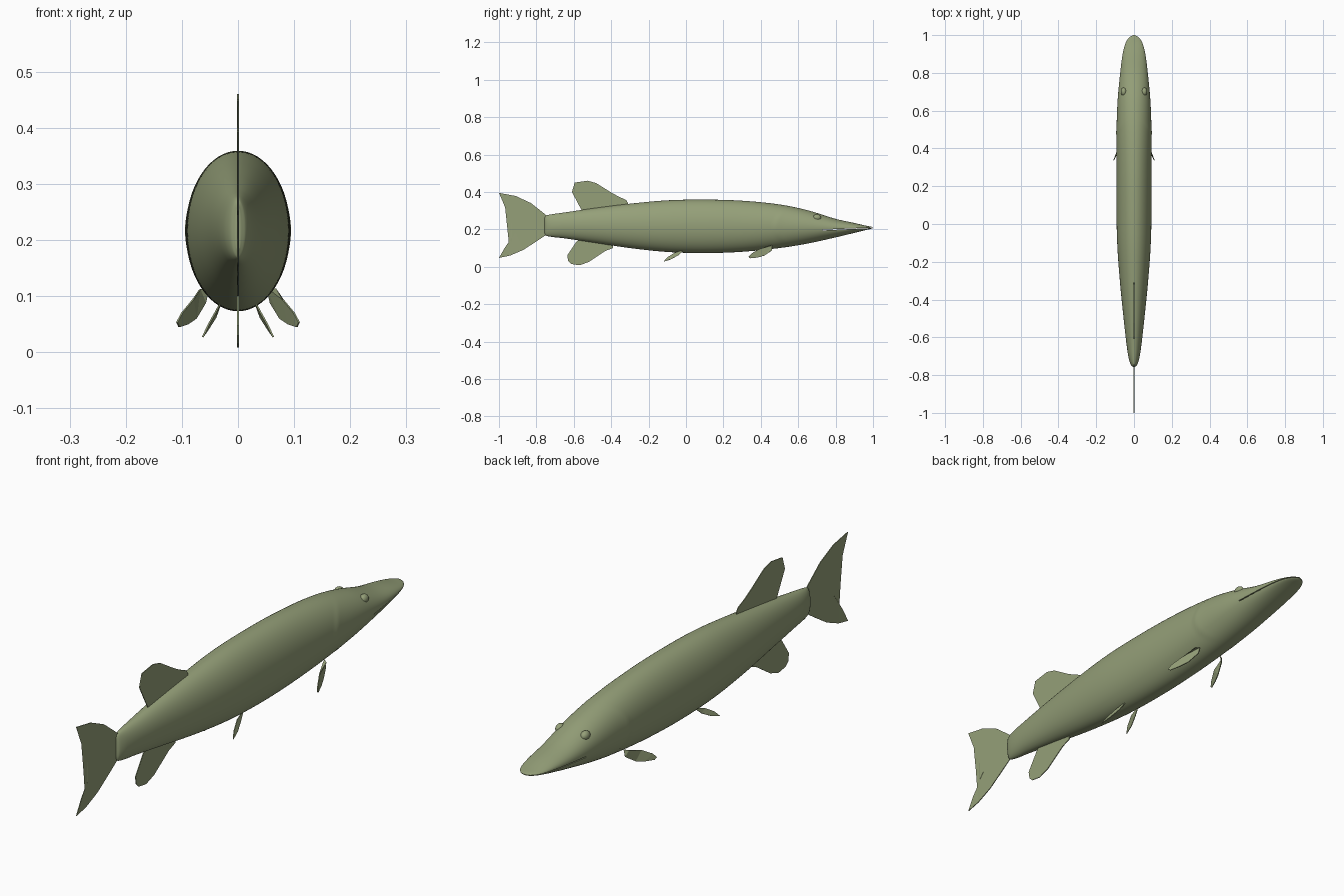
import bpy, bmesh
from math import sin, cos, tau, ceil, exp
from mathutils import Vector

cube = bpy.data.objects.get("Cube")
if cube:
    bpy.data.objects.remove(cube)

olive = bpy.data.materials.new("olive_green")
olive.use_nodes = True
COLOUR = (0.30, 0.35, 0.19, 1)
olive.diffuse_color = COLOUR
olive.node_tree.nodes["Principled BSDF"].inputs["Base Color"].default_value = COLOUR


def make_object(name, bm):
    bmesh.ops.recalc_face_normals(bm, faces=bm.faces)
    mesh = bpy.data.meshes.new(name)
    bm.to_mesh(mesh)
    bm.free()
    mesh.materials.append(olive)
    obj = bpy.data.objects.new(name, mesh)
    bpy.context.collection.objects.link(obj)
    return obj


def smooth(obj, angle):
    bpy.ops.object.select_all(action='DESELECT')
    obj.select_set(True)
    bpy.context.view_layer.objects.active = obj
    bpy.ops.object.shade_smooth_by_angle(angle=angle)


# Body stations: y, bottom, top, half width
STATIONS = [Vector(s) for s in (
    (-.757, .18, .26, .004), (-.75, .168, .272, .014), (-.72, .16, .28, .026),
    (-.65, .152, .29, .038), (-.5, .13, .312, .055), (-.3, .1, .337, .075),
    (-.1, .079, .355, .089), (.1, .073, .359, .093), (.3, .08, .353, .093),
    (.5, .1, .333, .092), (.65, .124, .302, .087), (.8, .157, .256, .073),
    (.9, .181, .234, .06), (.96, .196, .22, .044), (.99, .203, .214, .023),
    (1, .208, .211, .004))]


def slope(i):
    a, b = STATIONS[max(i - 1, 0)], STATIONS[min(i + 1, len(STATIONS) - 1)]
    return (b - a) / (b[0] - a[0])


def body_sections():
    """Hermite interpolation between the stations."""
    result = []
    for i in range(len(STATIONS) - 1):
        p, q = STATIONS[i], STATIONS[i + 1]
        h = q[0] - p[0]
        steps = max(4, ceil(h / .012))
        for k in range(steps):
            t = k / steps
            u = 1 - t
            result.append(p * (u * u * (1 + 2 * t)) + slope(i) * (h * t * u * u)
                          + q * (t * t * (1 + 2 * u)) - slope(i + 1) * (h * t * t * u))
    return result + [STATIONS[-1]]


def build_body():
    bm = bmesh.new()
    sides = 64
    rings = []
    for y, low, high, half in body_sections():
        ring = []
        for k in range(sides):
            a = tau * k / sides
            # Gill cover: a soft step with a curved rear edge
            gap = y - (.48 + .08 * sin(a) ** 2)
            flare = 1 + .03 * abs(cos(a)) * (exp(-gap * 30) if gap > 0 else exp(-(gap / .008) ** 2))
            ring.append(bm.verts.new((half * cos(a) * flare, y,
                                      (low + high) / 2 + (high - low) / 2 * sin(a))))
        rings.append(ring)
    for a, b in zip(rings, rings[1:]):
        for k in range(sides):
            n = (k + 1) % sides
            bm.faces.new((a[k], a[n], b[n], b[k]))
    bm.faces.new(rings[0])
    bm.faces.new(rings[-1])
    return make_object("body", bm)


body = build_body()

# Mouth slit cut through the snout
bm = bmesh.new()
slit = [(.73, .194), (.95, .205), (1.02, .2075), (1.02, .2095), (.95, .2075), (.73, .198)]
face = bm.faces.new([bm.verts.new((-.2, y, z)) for y, z in slit])
swept = bmesh.ops.extrude_face_region(bm, geom=[face])["geom"]
bmesh.ops.translate(bm, vec=(.4, 0, 0), verts=[v for v in swept if isinstance(v, bmesh.types.BMVert)])
cutter = make_object("mouth_cutter", bm)
cutter.hide_render = True
cutter.hide_set(True)
cut = body.modifiers.new("mouth", 'BOOLEAN')
cut.operation = 'DIFFERENCE'
cut.solver = 'EXACT'
cut.object = cutter
smooth(body, .7)
bpy.context.view_layer.objects.active = body
bpy.ops.object.modifier_apply(modifier="mouth")
bpy.data.objects.remove(cutter)

# Eyes
for side, sign in (("left", 1), ("right", -1)):
    bm = bmesh.new()
    bmesh.ops.create_uvsphere(bm, u_segments=24, v_segments=16, radius=.02)
    eye = make_object(side + "_eye", bm)
    eye.location = (sign * .054, .7, .262)
    eye.scale = (.8, 1.1, .9)
    smooth(eye, .6)


def build_fin(name, points):
    """Thin plate from a three dimensional outline."""
    bm = bmesh.new()
    bm.faces.new([bm.verts.new(p) for p in points])
    bmesh.ops.triangulate(bm, faces=bm.faces[:])
    fin = make_object(name, bm)
    plate = fin.modifiers.new("thickness", 'SOLIDIFY')
    plate.thickness = .003
    plate.offset = 0


# Fins on the centre line: y, z outlines
MIDDLE_FINS = {
    "tail_fin": [(-.74, .27), (-.77, .294), (-.83, .341), (-.91, .378), (-1, .395), (-.97, .345),
                 (-.93, .28), (-.88, .22), (-.93, .157), (-.97, .1), (-1, .047), (-.94, .06),
                 (-.87, .09), (-.8, .135), (-.74, .175)],
    "dorsal_fin": [(-.55, .29), (-.565, .315), (-.61, .4), (-.6, .415), (-.595, .45), (-.56, .455),
                   (-.525, .46), (-.48, .447), (-.4, .397), (-.36, .375), (-.32, .357),
                   (-.31, .34), (-.32, .31)],
    "anal_fin": [(-.56, .16), (-.585, .135), (-.635, .06), (-.63, .03), (-.615, .015), (-.57, .008),
                 (-.52, .025), (-.47, .06), (-.43, .085), (-.39, .1), (-.39, .13)],
}
for name, outline in MIDDLE_FINS.items():
    build_fin(name, [(0, y, z) for y, z in outline])

# Paired fins: x, y, z outlines for the left side
PAIRED_FINS = {
    "pectoral_fin": [(.052, .46, .115), (.068, .45, .112), (.08, .39, .094), (.1, .35, .07),
                     (.109, .335, .053), (.105, .345, .045), (.09, .385, .05),
                     (.075, .42, .06), (.058, .46, .088)],
    "pelvic_fin": [(.03, -.01, .09), (.038, -.06, .075), (.052, -.1, .05), (.063, -.12, .027),
                   (.054, -.08, .04), (.04, -.04, .062)],
}
for name, outline in PAIRED_FINS.items():
    for side, sign in (("left_", 1), ("right_", -1)):
        build_fin(side + name, [(sign * x, y, z) for x, y, z in outline])
